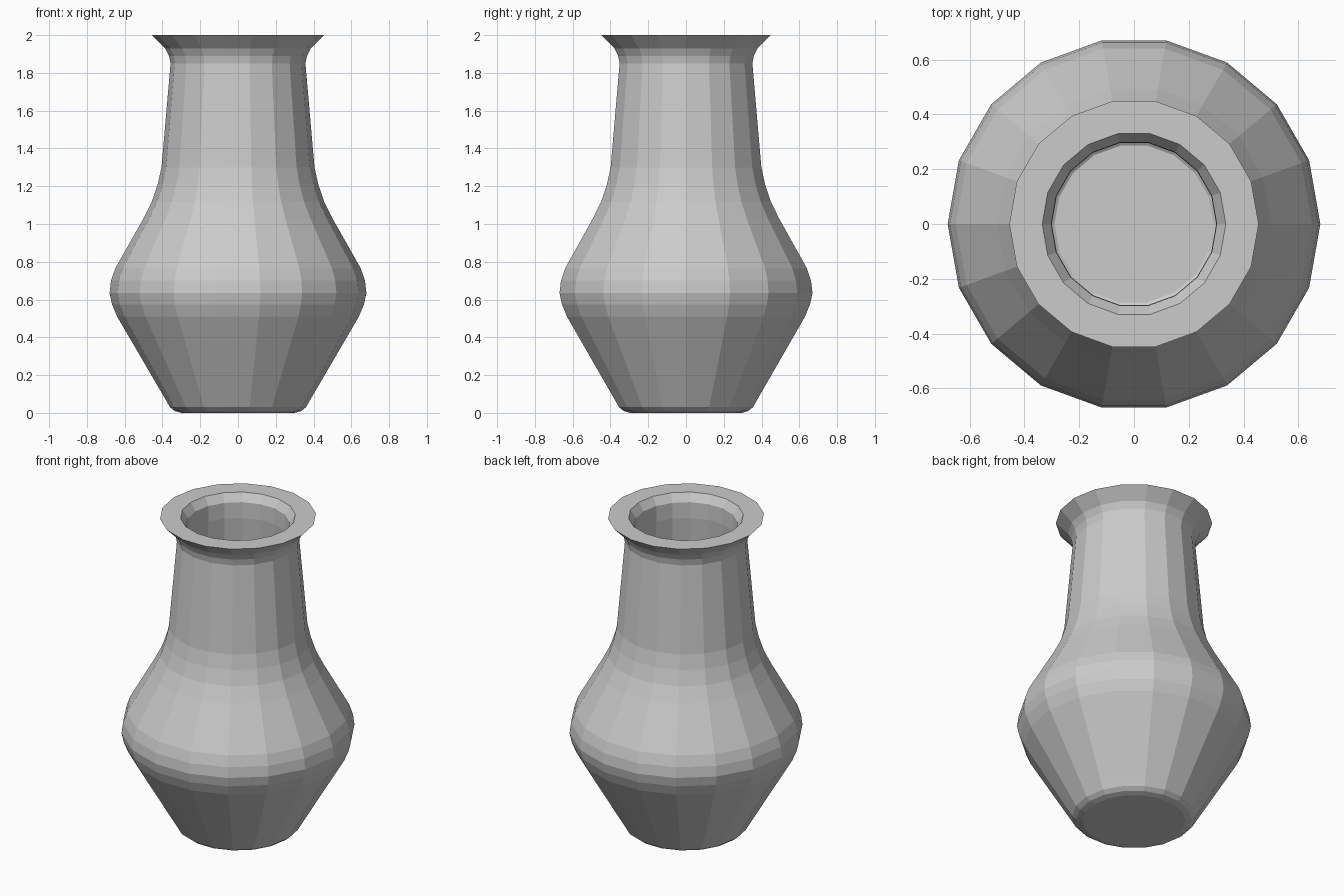
import bpy
import bmesh
from math import cos, sin, tau

SIDES = 18

cube = bpy.data.objects.get("Cube")
if cube:
    bpy.data.objects.remove(cube, do_unlink=True)

# Single clay colour
clay = bpy.data.materials.new("grey clay")
clay.use_nodes = True
colour = (0.6, 0.6, 0.6, 1)
clay.diffuse_color = colour
clay.node_tree.nodes["Principled BSDF"].inputs["Base Color"].default_value = colour

# Outer wall, from the foot up to the lip (radius, height)
outer = [(0.30, 0), (0.335, 0.01), (0.36, 0.03), (0.38, 0.065),
         (0.64, 0.51), (0.667, 0.575), (0.68, 0.635), (0.672, 0.7), (0.65, 0.765),
         (0.50, 1.03), (0.455, 1.12), (0.425, 1.21), (0.405, 1.3),
         (0.357, 1.85), (0.365, 1.89), (0.385, 1.93), (0.455, 2)]
# Inner wall, from the lip down to the floor
inner = [(0.335, 2), (0.302, 1.95), (0.30, 1.85), (0.345, 1.3),
         (0.37, 1.2), (0.445, 1.0), (0.59, 0.745), (0.62, 0.635),
         (0.585, 0.54), (0.32, 0.08), (0.29, 0.06)]


def lathe(name, profile, sides):
    """Spin a profile about z, closing both ends with flat caps."""
    bm = bmesh.new()
    rings = [[bm.verts.new((r * cos(tau * i / sides), r * sin(tau * i / sides), z))
              for i in range(sides)] for r, z in profile]
    for low, high in zip(rings, rings[1:]):
        for i in range(sides):
            j = (i + 1) % sides
            bm.faces.new((low[i], low[j], high[j], high[i]))
    bm.faces.new(rings[0][::-1])
    bm.faces.new(rings[-1])
    mesh = bpy.data.meshes.new(name)
    bm.to_mesh(mesh)
    bm.free()
    obj = bpy.data.objects.new(name, mesh)
    bpy.context.collection.objects.link(obj)
    return obj


# Hollow faceted vase
vase = lathe("vase", outer + inner, SIDES)
vase.data.materials.append(clay)
